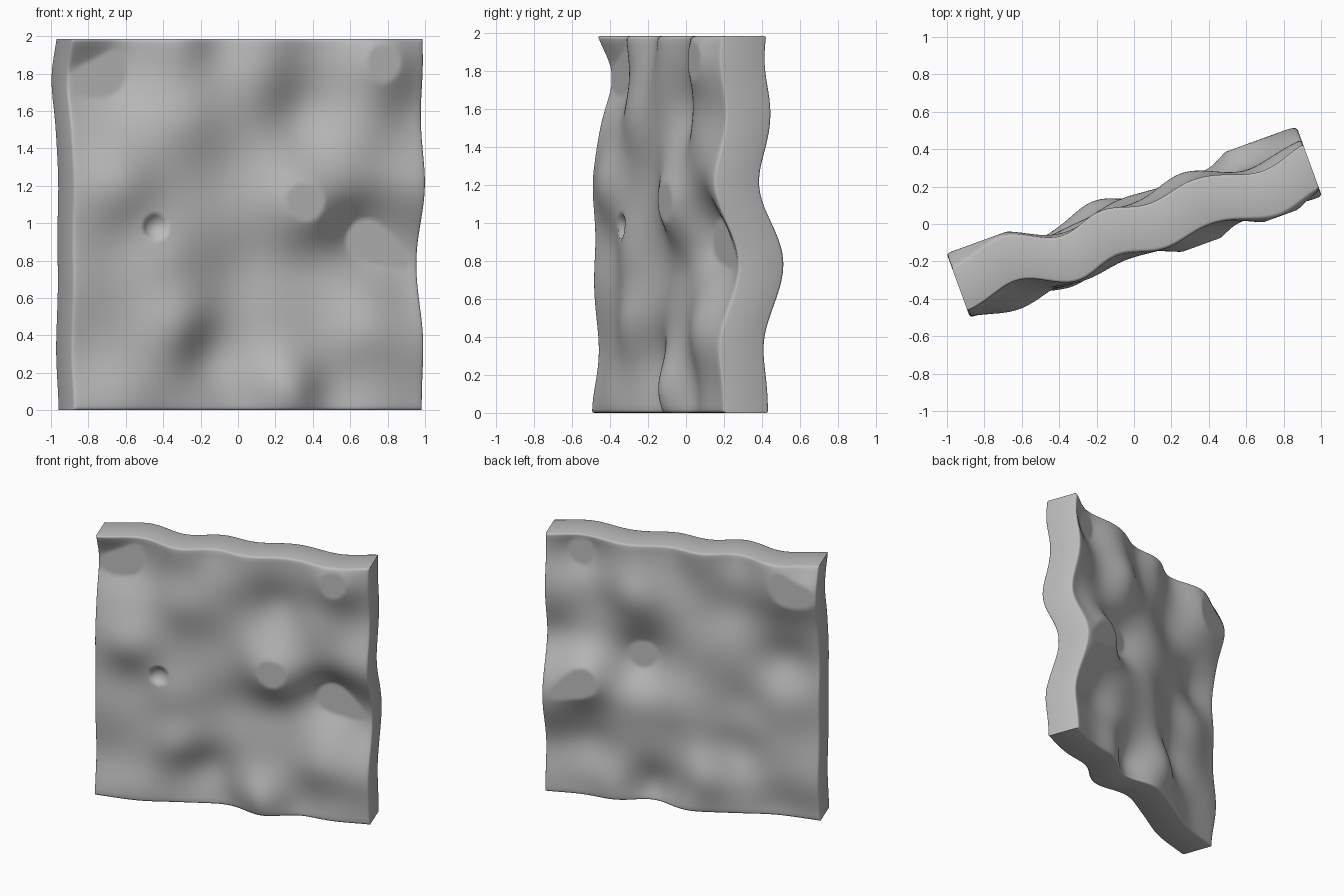
import bpy, bmesh, math
from mathutils import Matrix

if "Cube" in bpy.data.objects:
    bpy.data.objects.remove(bpy.data.objects["Cube"])

W, H, HALF = 0.995, 1.985, 0.128     # half width, height, half thickness
N = 130                              # grid cells per side
TILT = math.radians(20)
BASE, R = -0.02, 0.21                # resting offset, swell radius

# Swells the slab passes through: (across, height, offset towards the back)
SWELLS = [
    # left edge
    (-0.95, 2.0, -0.01), (-0.97, 1.8, 0.07), (-0.95, 1.5, 0.005), (-0.95, 1.2, -0.045),
    (-0.95, 0.7, -0.03), (-0.95, 0.3, -0.005), (-0.95, 0.0, -0.045),
    # right edge
    (0.96, 2.0, -0.04), (0.96, 1.6, -0.015), (0.96, 1.2, -0.075), (0.96, 0.78, 0.065),
    (0.96, 0.55, 0.0), (0.96, 0.38, -0.05), (0.96, 0.1, -0.03),
    # top edge
    (-0.68, 2.0, 0.05), (-0.36, 2.0, -0.055), (-0.16, 2.0, 0.0), (0.1, 2.0, -0.05),
    (0.36, 2.0, -0.015), (0.66, 2.0, -0.075),
    # bottom edge
    (-0.68, 0.05, -0.06), (-0.3, 0.0, 0.005), (0.0, 0.0, 0.02), (0.22, 0.1, -0.098),
    (0.45, 0.1, -0.01), (0.7, 0.0, -0.035),
    # middle
    (-0.72, 1.75, 0.08), (-0.73, 1.2, -0.09), (-0.7, 0.9, -0.015), (-0.65, 0.5, -0.03),
    (-0.35, 1.55, -0.065), (-0.45, 0.85, -0.06), (-0.38, 0.45, -0.065), (-0.19, 0.3, 0.055),
    (-0.1, 0.6, 0.01), (-0.1, 1.25, -0.01), (-0.1, 1.5, -0.03), (0.0, 0.8, 0.02),
    (0.17, 1.22, -0.08), (0.33, 1.07, -0.12), (0.33, 0.8, 0.0), (0.33, 1.6, 0.04),
    (0.07, 1.75, -0.045), (0.76, 1.85, -0.12), (0.63, 1.5, -0.06), (0.65, 1.22, -0.045),
    (0.69, 0.94, 0.10), (0.45, 0.5, -0.02), (0.67, 0.42, -0.075),
]


def bell(u, z, s):
    return math.exp(-((u - s[0]) ** 2 + (z - s[1]) ** 2) / (R * R))


# Relax the strengths so that the overlapping swells meet their offsets
power = [0.0] * len(SWELLS)
overlap = [[bell(a[0], a[1], b) for b in SWELLS] for a in SWELLS]
for _ in range(60):
    for i, s in enumerate(SWELLS):
        now = BASE + sum(p * o for p, o in zip(power, overlap[i]))
        power[i] += s[2] - now


def swell(u, z):
    d = BASE + sum(p * bell(u, z, s) for p, s in zip(power, SWELLS))
    return max(-0.10, min(0.067, d))   # flattened peaks and hollows


def crater(u, z):
    r = math.hypot(u + 0.53, z - 0.98)
    return 0.038 * max(0.0, 1 - (r / 0.068) ** 2) ** 0.7 if r < 0.068 else 0.0


def rounding(u, z):
    # Soft rim where the faces meet the edges
    e = min(W - abs(u), z, H - z)
    k = max(0.0, 1 - e / 0.018)
    return 0.016 * (1 - math.sqrt(max(0.0, 1 - k * k)))


def steps(lo, hi):
    inner = [lo + (hi - lo) * i / N for i in range(3, N - 2)]
    return [lo, lo + 0.003, lo + 0.009, lo + 0.018] + inner + [hi - 0.018, hi - 0.009, hi - 0.003, hi]


us, zs = steps(-W, W), steps(0, H)
offset = [[swell(u, z) for u in us] for z in zs]
bm = bmesh.new()


def sheet(side):
    rows = []
    for z, line in zip(zs, offset):
        row = []
        for u, d in zip(us, line):
            y = d + side * (HALF - rounding(u, z))
            if side < 0:
                y += crater(u, z)
            row.append(bm.verts.new((u, y, z)))
        rows.append(row)
    for a, b in zip(rows, rows[1:]):
        for i in range(len(us) - 1):
            bm.faces.new((a[i], a[i + 1], b[i + 1], b[i]))
    # Boundary loop around the sheet
    return (rows[0][:-1] + [r[-1] for r in rows[:-1]]
            + rows[-1][:0:-1] + [r[0] for r in rows[:0:-1]])


# Front and back sheets joined by the edge strip
front, back = sheet(-1), sheet(1)
n = len(front)
for i in range(n):
    j = (i + 1) % n
    bm.faces.new((front[i], front[j], back[j], back[i]))
bmesh.ops.recalc_face_normals(bm, faces=bm.faces)
bm.transform(Matrix.Rotation(TILT, 4, 'Z'))

mesh = bpy.data.meshes.new("wavy_slab")
bm.to_mesh(mesh)
bm.free()
slab = bpy.data.objects.new("wavy_slab", mesh)
bpy.context.collection.objects.link(slab)

# Plain stone grey
grey = bpy.data.materials.new("stone_grey")
grey.diffuse_color = (0.5, 0.5, 0.5, 1)
grey.use_nodes = True
grey.node_tree.nodes["Principled BSDF"].inputs["Base Color"].default_value = grey.diffuse_color
mesh.materials.append(grey)

bpy.context.view_layer.objects.active = slab
slab.select_set(True)
bpy.ops.object.shade_smooth_by_angle(angle=math.radians(50))
